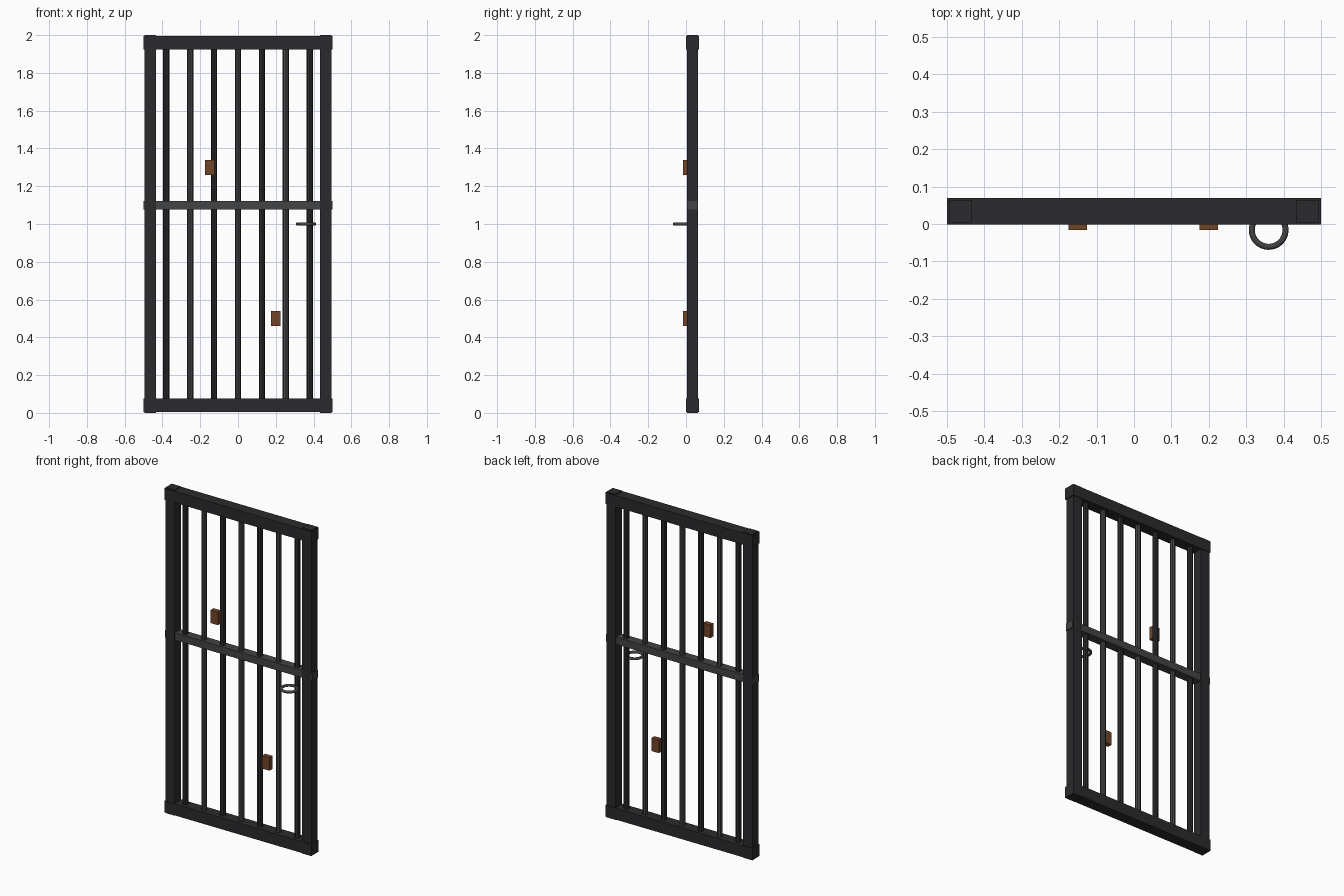
import bpy

if "Cube" in bpy.data.objects:
    bpy.data.objects.remove(bpy.data.objects["Cube"])

Y = 0.034  # depth of the gate's centre plane


def material(name, r, g, b):
    m = bpy.data.materials.new(name)
    m.diffuse_color = (r, g, b, 1)
    m.use_nodes = True
    m.node_tree.nodes["Principled BSDF"].inputs["Base Color"].default_value = m.diffuse_color
    return m


dark = material("dark_iron", 0.024, 0.024, 0.027)
worn = material("worn_iron", 0.055, 0.056, 0.06)
rust = material("rust", 0.17, 0.06, 0.022)


def finish(name, mat):
    ob = bpy.context.object
    ob.name = name
    ob.data.materials.append(mat)
    return ob


def box(name, loc, size, mat):
    bpy.ops.mesh.primitive_cube_add(size=1, location=loc)
    ob = finish(name, mat)
    ob.scale = size
    bpy.ops.object.transform_apply(location=False, rotation=False, scale=True)


# Side posts, slightly taller than the rails
for side, s in (("left", -1), ("right", 1)):
    box(f"{side}_post", (s * 0.464, Y, 1), (0.062, 0.06, 2), dark)

# Top, bottom and middle rails
box("bottom_rail", (0, Y, 0.04), (1, 0.07, 0.07), dark)
box("top_rail", (0, Y, 1.96), (1, 0.07, 0.07), dark)
box("middle_rail", (0, Y, 1.10), (1, 0.055, 0.045), worn)

# Seven upright bars in alternating iron tones
for i in range(7):
    bpy.ops.mesh.primitive_cylinder_add(
        vertices=8, radius=0.0165, depth=1.9,
        location=((i - 3) * 0.38 / 3, Y, 1))
    finish(f"upright_bar_{i + 1}", worn if i % 2 else dark)

# Pull ring lying flat on the front
bpy.ops.mesh.primitive_torus_add(
    major_radius=0.045, minor_radius=0.008,
    major_segments=48, minor_segments=12, location=(0.36, Y - 0.05, 1))
finish("pull_ring", worn)

# Rust patches on the front
for i, (x, z) in enumerate(((-0.15, 1.30), (0.20, 0.50))):
    box(f"rust_patch_{i + 1}", (x, Y - 0.035, z), (0.05, 0.03, 0.08), rust)
